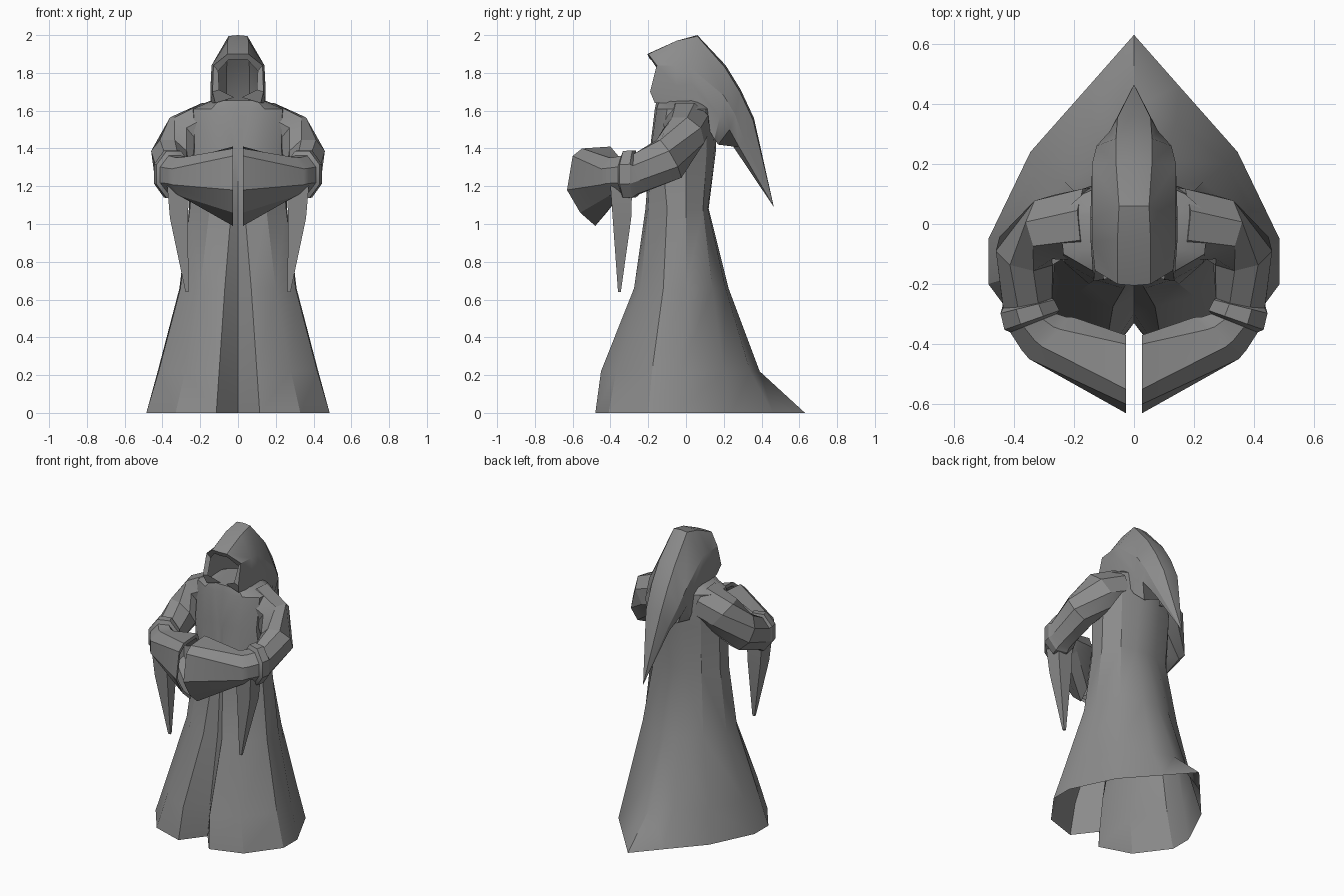
import bpy, bmesh, math
from mathutils import Vector

cloth = bpy.data.materials.new("grey cloth")
cloth.diffuse_color = (0.26, 0.26, 0.26, 1)


def loft(name, rings, closed, cap_end=False, cap_start=False, angle=30):
    """Skin a list of rings, mirror across x, shade smooth below the angle."""
    bm = bmesh.new()
    vs = [[bm.verts.new(p) for p in r] for r in rings]
    n = len(rings[0])
    for a, b in zip(vs, vs[1:]):
        for i in range(n if closed else n - 1):
            j = (i + 1) % n
            bm.faces.new((a[i], a[j], b[j], b[i]))
    if cap_end:
        bm.faces.new(vs[-1])
    if cap_start:
        bm.faces.new(vs[0])
    bmesh.ops.remove_doubles(bm, verts=bm.verts, dist=0.0005)
    if not closed:
        half = bm.verts[:] + bm.edges[:] + bm.faces[:]
        bmesh.ops.mirror(bm, geom=half, axis='X', merge_dist=0.001)
    bmesh.ops.recalc_face_normals(bm, faces=bm.faces)
    me = bpy.data.meshes.new(name)
    bm.to_mesh(me)
    bm.free()
    me.materials.append(cloth)
    ob = bpy.data.objects.new(name, me)
    bpy.context.collection.objects.link(ob)
    if closed:
        ob.modifiers.new("mirror", 'MIRROR').use_mirror_merge = False
    bpy.ops.object.select_all(action='DESELECT')
    ob.select_set(True)
    bpy.context.view_layer.objects.active = ob
    bpy.ops.object.shade_smooth_by_angle(angle=math.radians(angle))
    return ob


# Robe: half outline per height, from front pleat round to the train
robe = {
    0.0: [(0, -.33), (.115, -.48), (.33, -.41), (.485, -.2), (.485, -.05), (.345, .24), (.15, .46), (0, .63)],
    0.22: [(0, -.30), (.10, -.45), (.28, -.37), (.42, -.18), (.425, -.03), (.31, .2), (.14, .34), (0, .39)],
    0.66: [(0, -.22), (.07, -.275), (.2, -.24), (.305, -.12), (.31, 0), (.23, .14), (.1, .21), (0, .225)],
    1.08: [(0, -.19), (.035, -.215), (.15, -.2), (.255, -.1), (.26, 0), (.18, .09), (.08, .115), (0, .12)],
    1.4: [(0, -.188), (.02, -.19), (.13, -.185), (.23, -.13), (.25, 0), (.19, .11), (.08, .15), (0, .16)],
    1.61: [(0, -.165), (.06, -.165), (.14, -.155), (.235, -.10), (.25, .03), (.17, .1), (.08, .14), (0, .15)],
    1.655: [(0, -.155), (.05, -.155), (.10, -.14), (.13, -.08), (.14, .03), (.11, .07), (.06, .1), (0, .1)],
}
loft("robe", [[(x, y, z) for x, y in pts] for z, pts in robe.items()], False, cap_end=True)

# Hood: half sections from the inner rim of the opening back to the hanging point
hood = [
    [(0, -.19, 1.87), (.05, -.185, 1.87), (.105, -.145, 1.81), (.10, -.185, 1.71), (.02, -.16, 1.67)],
    [(0, -.205, 1.9), (.055, -.2, 1.9), (.13, -.155, 1.84), (.135, -.19, 1.70), (.12, -.165, 1.64)],
    [(0, -.05, 1.97), (.055, -.05, 1.97), (.14, -.06, 1.84), (.145, -.05, 1.73), (.145, -.05, 1.64)],
    [(0, .06, 2.0), (.05, .06, 1.995), (.14, .01, 1.84), (.145, .03, 1.74), (.145, .04, 1.64)],
    [(0, .21, 1.84), (.06, .205, 1.83), (.14, .2, 1.68), (.14, .18, 1.57), (.13, .15, 1.45)],
    [(0, .29, 1.71), (.06, .285, 1.7), (.125, .26, 1.58), (.12, .23, 1.5), (.06, .17, 1.42)],
    [(0, .36, 1.56), (.055, .355, 1.55), (.08, .31, 1.44), (.07, .28, 1.41), (0, .25, 1.41)],
    [(0, .465, 1.09)] * 5,
]
loft("hood", hood, False)


def ring(c, d, rw, rh):
    """Octagonal section around c, facing along d."""
    d = Vector(d).normalized()
    side = d.cross(Vector((0, 0, 1))).normalized()
    up = side.cross(d)
    return [Vector(c) + side * rw * math.cos(a) + up * rh * math.sin(a)
            for a in (math.pi / 8 + i * math.pi / 4 for i in range(8))]


# Arms: shoulder, elbow, cuff band, then a wide bell sleeve with a hollow end
mouth = [(-.37, 1.33), (-.40, 1.41), (-.55, 1.40), (-.60, 1.36),
         (-.63, 1.18), (-.56, 1.06), (-.48, .99), (-.42, 1.06)]
bell_end = [Vector((.027, y, z)) for y, z in mouth]
mid = Vector((.03, -.5, 1.2))
lip = [mid + (p - mid) * .88 for p in bell_end]
wrist = ring((.275, -.38, 1.25), (-.68, -.73, 0), .11, .11)
arm = [
    ring((.14, .0, 1.53), (1, -.1, -.4), .13, .13),
    ring((.27, -.01, 1.47), (1, -.3, -.9), .11, .135),
    ring((.36, -.09, 1.345), (.25, -1, -.6), .105, .125),
    ring((.355, -.26, 1.265), (-.2, -1, -.1), .09, .115),
    ring((.355, -.275, 1.265), (-.25, -1, 0), .10, .135),
    ring((.34, -.32, 1.262), (-.35, -1, 0), .105, .135),
    ring((.335, -.33, 1.26), (-.4, -1, 0), .09, .11),
    ring((.30, -.365, 1.255), (-.6, -.8, 0), .10, .105),
    wrist, bell_end, lip,
    [Vector((.22, -.41, 1.24)) + (p - Vector((.275, -.38, 1.25))) * .8 for p in wrist],
]
loft("sleeves", arm, True, cap_end=True, cap_start=True)

# Cloth points hanging from the cuffs
tail = [[(x0, y0, z), (x1, y0, z), (x1, y1, z), (x0, y1, z)] for x0, x1, y0, y1, z in (
    (.26, .375, -.40, -.285, 1.2), (.265, .36, -.388, -.29, 1.03), (.262, .278, -.36, -.345, .64))]
loft("sleeve_tails", tail, True, cap_end=True, cap_start=True)
